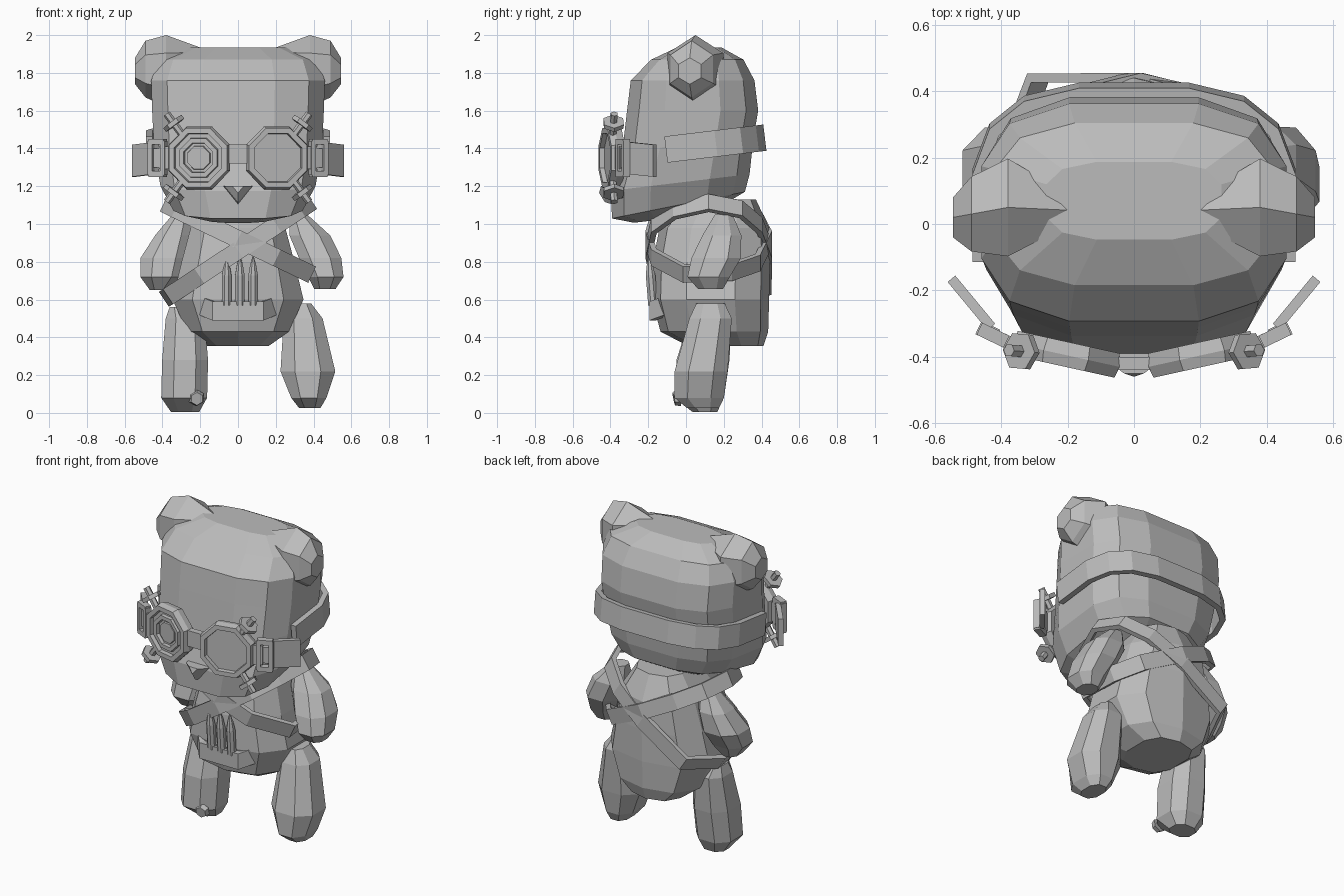
import bpy, bmesh
from math import pi, cos, sin, copysign
from mathutils import Vector, Matrix

cube = bpy.data.objects.get("Cube")
if cube:
    bpy.data.objects.remove(cube)

grey = bpy.data.materials.new("plain grey")
grey.use_nodes = True
grey.diffuse_color = (0.5, 0.5, 0.5, 1)
grey.node_tree.nodes["Principled BSDF"].inputs["Base Color"].default_value = grey.diffuse_color


def finish(name, bm):
    bmesh.ops.recalc_face_normals(bm, faces=bm.faces)
    mesh = bpy.data.meshes.new(name)
    bm.to_mesh(mesh)
    bm.free()
    mesh.materials.append(grey)
    obj = bpy.data.objects.new(name, mesh)
    bpy.context.collection.objects.link(obj)
    return obj


def loft(name, rings, wrap=False):
    """Skin a list of point rings; cap the ends or join them when wrap is set."""
    bm = bmesh.new()
    loops = [[bm.verts.new(p) for p in ring] for ring in rings]
    n = len(loops[0])
    pairs = list(zip(loops, loops[1:])) + ([(loops[-1], loops[0])] if wrap else [])
    for a, b in pairs:
        for i in range(n):
            j = (i + 1) % n
            bm.faces.new((a[i], a[j], b[j], b[i]))
    if not wrap:
        bm.faces.new(loops[0])
        bm.faces.new(loops[-1])
    return finish(name, bm)


def oval(cx, cy, z, rx, ry, tilt=0, n=8, power=0.85, phase=0.5):
    pts = []
    for i in range(n):
        a = 2 * pi * (i + phase) / n
        c, s = cos(a), sin(a)
        x = rx * copysign(abs(c) ** power, c)
        y = ry * copysign(abs(s) ** power, s)
        pts.append(Vector((cx + x, cy + y, z + tilt * y)))
    return pts


def lathe(name, profile, n, loc, axis, wrap=False):
    rot = Vector(axis).to_track_quat('Z', 'Y')
    rings = [[Vector(loc) + rot @ p for p in oval(0, 0, h, r, r, 0, n, 1)]
             for r, h in profile]
    return loft(name, rings, wrap)


def strap(name, path, up, width, thick, wrap=True):
    """Flat band along a path; up is the direction across the band."""
    up = Vector(up).normalized()
    pts = [Vector(p) for p in path]
    last = len(pts) - 1
    rings = []
    for i, p in enumerate(pts):
        before = pts[i - 1] if wrap or i else p
        after = pts[(i + 1) % len(pts)] if wrap or i < last else p
        out = (after - before).normalized().cross(up) * thick / 2
        w = up * width / 2
        rings.append([p + out + w, p + out - w, p - out - w, p - out + w])
    return loft(name, rings, wrap)


def box(name, loc, size, yaw=0):
    bm = bmesh.new()
    m = Matrix.Translation(loc) @ Matrix.Rotation(yaw, 4, 'Z') @ Matrix.Diagonal((*size, 1))
    bmesh.ops.create_cube(bm, size=1, matrix=m)
    return finish(name, bm)


# Head: centre y, height, half width, half depth, slope towards the back
head = [(-.08, 1.03, .17, .2, .12), (-.04, 1.1, .35, .36, .2),
        (-.03, 1.22, .42, .375, .12), (.01, 1.42, .455, .355, .1),
        (.035, 1.6, .465, .355, 0), (.035, 1.76, .47, .335, 0),
        (.06, 1.87, .43, .25, 0), (.07, 1.935, .27, .12, 0)]
loft("head", [oval(0, y, z, rx, ry, t, 12, .65) for y, z, rx, ry, t in head])
loft("nose", [[(-r, y, 1.2), (r, y, 1.2), (0, y - .01, 1.2 - 1.2 * r)]
              for r, y in ((.085, -.36), (.07, -.42), (.03, -.45))])

# Torso
torso = [(.21, .355, .17, .2), (.15, .43, .28, .285), (.13, .6, .36, .31),
         (.135, .8, .31, .31), (.15, .98, .26, .29), (.18, 1.13, .16, .19)]
loft("torso", [oval(0, y, z, rx, ry, 0, 10, .75) for y, z, rx, ry in torso])

# Limbs: centre x, centre y, height, half width, half depth
left_arm = [(.32, .2, 1.05, .05, .05), (.38, .19, .94, .115, .11),
            (.435, .16, .82, .12, .14), (.465, .12, .72, .1, .12),
            (.46, .13, .655, .06, .07)]
right_arm = [(-.3, .2, 1.05, .05, .05), (-.345, .19, .94, .1, .11),
             (-.39, .16, .82, .135, .14), (-.405, .12, .72, .12, .12),
             (-.42, .13, .65, .05, .07)]
left_leg = [(.34, .13, .58, .05, .08), (.345, .13, .5, .11, .12),
            (.37, .08, .22, .155, .15), (.375, .07, .08, .1, .14),
            (.38, .09, .025, .06, .09)]
right_leg = [(-.315, .13, .56, .05, .08), (-.28, .13, .5, .11, .12),
             (-.28, .09, .28, .13, .15), (-.285, .07, .08, .13, .14),
             (-.28, .1, .005, .08, .07)]
for name, rows in (("left_arm", left_arm), ("right_arm", right_arm),
                   ("left_leg", left_leg), ("right_leg", right_leg)):
    loft(name, [oval(x, y, z, rx, ry) for x, y, z, rx, ry in rows])
lathe("foot_pad", [(.045, 0), (.035, .03)], 6, (-.22, -.035, .08), (.1, -1, -.2))

# Two crossed shoulder belts, each lying in its own sloped plane
low_corner = [(.29, .44), (.38, .2), (.36, -.02)]
low_round = [(.26, .38), (.36, .24), (.38, -.01)]
shoulder = [(.2, -.17), (0, -.2), (-.2, -.17), (-.32, -.06), (-.38, .12),
            (-.33, .29), (-.2, .39), (0, .44)]
for name, mid, slope, low in (("belt_over_left_shoulder", .86, .66, low_corner),
                              ("belt_over_right_shoulder", .92, -.48, low_round)):
    flip = -copysign(1, slope)
    path = [(flip * x, y, mid + slope * flip * x) for x, y in low + shoulder]
    strap(name, path, (-slope, 0, 1), .095, .03)

# Belly pouch with three cartridges
strap("pouch", [(-.22, -.07, .58), (-.13, -.175, .54), (.13, -.175, .54), (.22, -.07, .58)],
      (0, 0, 1), .1, .04, wrap=False)
for i in (-1, 0, 1):
    lathe("cartridge", [(.027, 0), (.027, .16), (.018, .21), (.004, .26)], 8,
          (.01 + .07 * i, -.175, .57), (0, -.08, 1))

# Goggle strap around the back of the head
strap("goggle_strap", oval(0, .025, 1.41, .475, .38, .12, 16, .65, -.5)[:10],
      (0, -.12, 1), .14, .035, wrap=False)

# Ears: distance from the middle, centre y, centre height, half depth, half height
ear = [(.16, .04, 1.9, .03, .02), (.38, .05, 1.81, .17, .19),
       (.49, .03, 1.82, .13, .15), (.545, .02, 1.81, .07, .07)]

# Goggles
box("goggle_bridge", (0, -.42, 1.37), (.12, .04, .1))
for s, label in ((1, "left"), (-1, "right")):
    loft(label + "_ear", [[(s * x, p.x, p.y) for p in oval(y, z, 0, ry, rz, 0, 6, 1, 0.5)]
                          for x, y, z, ry, rz in ear])
    centre = Vector((s * .205, -.395, 1.35))
    axis = (s * .22, -1, 0)
    lathe(label + "_goggle_rim",
          [(.17, -.04), (.18, 0), (.17, .035), (.14, .035), (.13, -.04)], 8,
          centre, axis, True)
    lathe(label + "_lens", [(.15, -.04), (.15, .01)], 8, centre, axis)
    for v in (1, -1):
        lathe(label + "_goggle_bolt",
              [(.02, .15), (.02, .215), (.06, .215), (.06, .24), (.02, .24), (.02, .29)],
              6, centre, (s * .59, .05, v * .8))
    # Side buckle, its slot bar and the short strap end
    yaw = s * .45
    for dz in (-.085, .085):
        box(label + "_buckle_bar", (s * .425, -.335, 1.35 + dz), (.09, .04, .03), yaw)
    for dx in (-.033, .033):
        box(label + "_buckle_post", (s * .425 + dx, -.335 + s * dx * .48, 1.35),
            (.025, .04, .18), yaw)
    box(label + "_buckle_plate", (s * .425, -.325, 1.35), (.035, .03, .1), yaw)
    box(label + "_buckle_link", (s * .385, -.35, 1.35), (.06, .03, .12), yaw)
    strap(label + "_strap_end", [(s * .43, -.31, 1.35), (s * .55, -.165, 1.335)],
          (0, 0, 1), .17, .03, wrap=False)

# Stacked rings inside the right goggle
centre = Vector((-.205, -.395, 1.35))
lathe("inner_lens_ring", [(.115, 0), (.11, .03), (.085, .03), (.08, 0)], 8,
      centre, (-.22, -1, 0), True)
lathe("inner_lens", [(.07, 0), (.065, .02)], 8, centre, (-.22, -1, 0))
